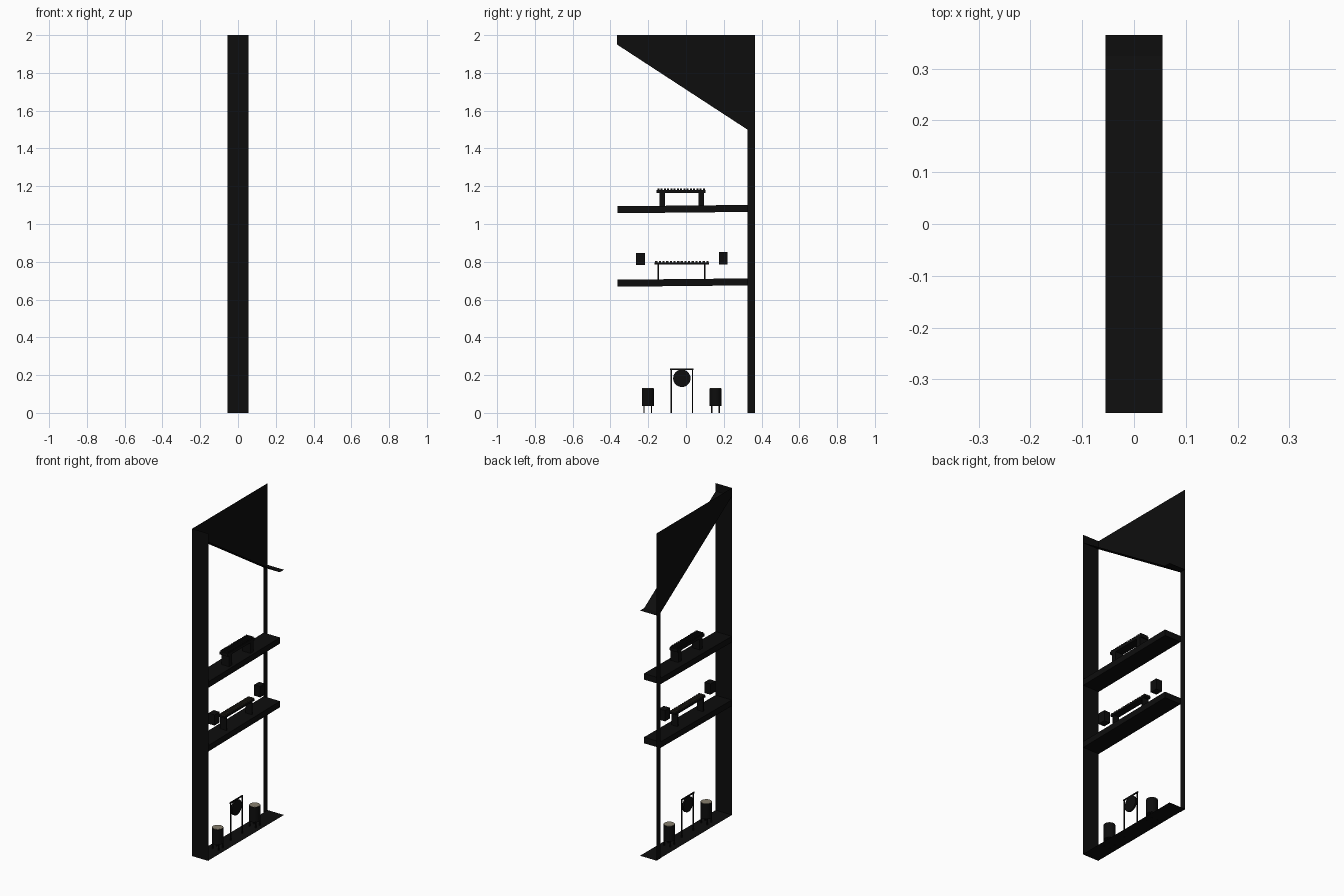
import bpy, bmesh, math
from mathutils import Matrix

if "Cube" in bpy.data.objects:
    bpy.data.objects.remove(bpy.data.objects["Cube"])


def material(name, rgb):
    m = bpy.data.materials.new(name)
    m.diffuse_color = (*rgb, 1)
    m.use_nodes = True
    m.node_tree.nodes["Principled BSDF"].inputs["Base Color"].default_value = m.diffuse_color
    return m


BLACK = material("black", (0.004, 0.004, 0.004))
SKIN = material("drum skin beige", (0.25, 0.22, 0.16))
TAUPE = material("dark taupe", (0.03, 0.026, 0.018))

W, D, H = 0.055, 0.365, 2.0      # half width, half depth, height
POST, SLOPE_Z = 0.325, 1.5       # inner edge of the rear post, foot of the slope


def finish(name, bm, mat):
    me = bpy.data.meshes.new(name)
    bm.to_mesh(me)
    bm.free()
    ob = bpy.data.objects.new(name, me)
    bpy.context.collection.objects.link(ob)
    me.materials.append(mat)
    return ob


def sheet(name, points):
    bm = bmesh.new()
    bm.faces.new([bm.verts.new(p) for p in points])
    return finish(name, bm, BLACK)


def add_box(bm, x, y, z):
    """Add a box from (min, max) pairs."""
    mid = [(a + b) / 2 for a, b in (x, y, z)]
    size = [b - a for a, b in (x, y, z)]
    bmesh.ops.create_cube(bm, size=1, matrix=Matrix.Translation(mid) @ Matrix.Diagonal((*size, 1)))


def boxes(name, spans, mat=BLACK):
    bm = bmesh.new()
    for s in spans:
        add_box(bm, *s)
    return finish(name, bm, mat)


def cylinder(name, centre, radius, depth, mat=BLACK, along_x=False, sides=24):
    bm = bmesh.new()
    m = Matrix.Translation(centre)
    if along_x:
        m = m @ Matrix.Rotation(math.pi / 2, 4, 'Y')
    bmesh.ops.create_cone(bm, cap_ends=True, segments=sides, radius1=radius,
                          radius2=radius, depth=depth, matrix=m)
    ob = finish(name, bm, mat)
    bpy.ops.object.select_all(action='DESELECT')
    bpy.context.view_layer.objects.active = ob
    ob.select_set(True)
    bpy.ops.object.shade_smooth_by_angle()
    return ob


# Thin shell: front wall, floor, sloped underside and its rear ledge
def strip(name, a, b):
    return sheet(name, [(-W, *a), (W, *a), (W, *b), (-W, *b)])


strip("front_wall", (-D, 0), (-D, H))
strip("floor", (-D, 0.002), (D, 0.002))
strip("sloped_panel", (-D, 1.95), (POST, SLOPE_Z))
strip("rear_ledge", (POST, SLOPE_Z), (D, SLOPE_Z))

# Side: triangular header and rear post
sheet("side_header", [(-W, y, z) for y, z in
                      ((-D, 1.95), (POST, SLOPE_Z), (D, SLOPE_Z), (D, H), (-D, H))])
sheet("rear_post", [(-W, y, z) for y, z in
                    ((POST, 0), (D, 0), (D, SLOPE_Z), (POST, SLOPE_Z))])

# Shelves, rising very slightly to the rear
for name, z in (("upper_shelf", 1.079), ("lower_shelf", 0.69)):
    shelf = boxes(name, [((-W, W), (-0.345, 0.345), (-0.0185, 0.0185))])
    shelf.location = (0, -0.018, z)
    shelf.rotation_euler.x = 0.01


# Keyed instruments: bed, end legs and a row of bars
def keyed(name, x, y, bed, legs, floor_z, bar_top, mat, count=15):
    boxes(name + "_frame", [(x, y, bed)] + [(x, leg, (floor_z, bed[0])) for leg in legs])
    step = (y[1] - y[0]) / count
    boxes(name + "_bars",
          [((x[0] + 0.002, x[1] - 0.002),
            (y[0] + (i + 0.2) * step, y[0] + (i + 0.8) * step),
            (bed[1], bar_top)) for i in range(count)], mat)


keyed("upper_keys", (-0.015, 0.038), (-0.155, 0.103), (1.163, 1.18),
      [(-0.14, -0.111), (0.067, 0.096)], 1.09, 1.187, BLACK)
keyed("lower_keys", (-0.015, 0.027), (-0.167, 0.123), (0.786, 0.797),
      [(-0.15, -0.143), (0.096, 0.103)], 0.70, 0.803, TAUPE)

# Hanging boxes
boxes("front_hanging_box", [((-0.013, 0.028), (-0.266, -0.217), (0.782, 0.847))])
boxes("rear_hanging_box", [((-0.013, 0.028), (0.174, 0.221), (0.786, 0.852))])

# Drums with pale skins on short legs
for name, y in (("front_drum", -0.202), ("rear_drum", 0.156)):
    cx = 0.004
    cylinder(name, (cx, y, 0.083), 0.032, 0.092)
    cylinder(name + "_skin", (cx, y, 0.1295), 0.030, 0.003, SKIN)
    boxes(name + "_legs", [((cx + i * 0.02 - 0.003, cx + i * 0.02 + 0.003),
                            (y + j * 0.02 - 0.003, y + j * 0.02 + 0.003), (0, 0.042))
                           for i in (-1, 1) for j in (-1, 1)])

# Gong on a slim frame
gx = (0.001, 0.007)
boxes("gong_frame", [(gx, (-0.081, -0.075), (0, 0.23)),
                     (gx, (0.031, 0.037), (0, 0.23)),
                     (gx, (-0.085, 0.039), (0.228, 0.235))])
cylinder("gong", (0.004, -0.022, 0.183), 0.046, 0.01, along_x=True, sides=32)
